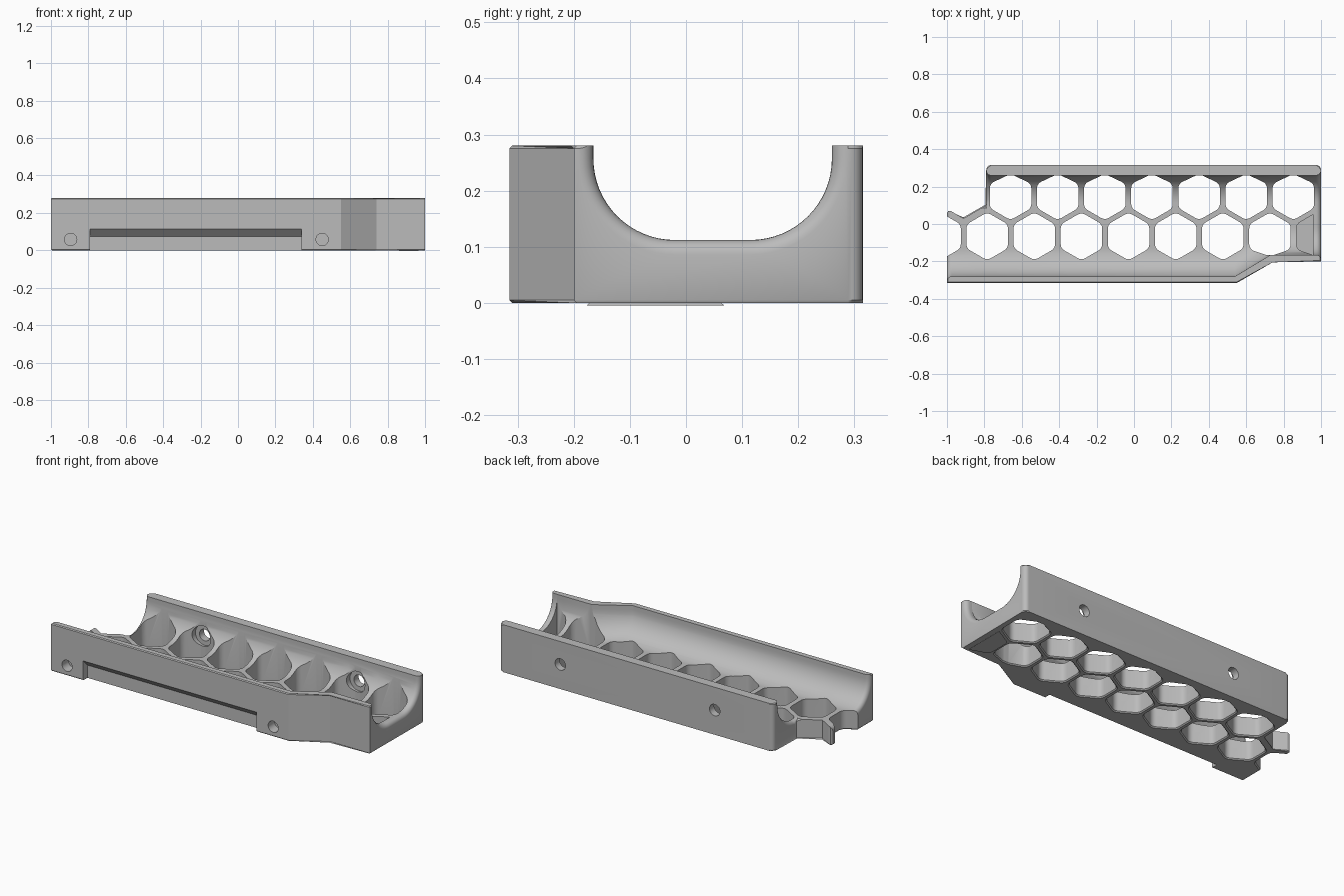
import bpy, bmesh
from math import sin, cos, pi, sqrt, radians

if "Cube" in bpy.data.objects:
    bpy.data.objects.remove(bpy.data.objects["Cube"], do_unlink=True)

grey = bpy.data.materials.new("plain_grey")
grey.use_nodes = True
grey.diffuse_color = (0.5, 0.5, 0.5, 1)
grey.node_tree.nodes["Principled BSDF"].inputs["Base Color"].default_value = (0.5, 0.5, 0.5, 1)

H = 0.28          # height
FLOOR = 0.112     # floor thickness
R = 0.145         # radius between floor and walls
FLARE = 0.026     # rounding of the channel ends
BACK = 0.26       # inner face of back wall
PITCH = 0.252     # honeycomb spacing


def loft(bm, rings):
    """Closed solid through rings of equal point count."""
    rows = [[bm.verts.new(p) for p in ring] for ring in rings]
    n = len(rows[0])
    for a, b in zip(rows, rows[1:]):
        for i in range(n):
            j = (i + 1) % n
            bm.faces.new((a[i], a[j], b[j], b[i]))
    bm.faces.new(rows[0][::-1])
    bm.faces.new(rows[-1])


def finish(name, bm):
    bmesh.ops.recalc_face_normals(bm, faces=bm.faces)
    mesh = bpy.data.meshes.new(name)
    bm.to_mesh(mesh)
    bm.free()
    mesh.materials.append(grey)
    ob = bpy.data.objects.new(name, mesh)
    bpy.context.collection.objects.link(ob)
    return ob


def arc(cx, cy, r, a0, a1, n):
    return [(cx + r * cos(radians(a0 + (a1 - a0) * i / n)),
             cy + r * sin(radians(a0 + (a1 - a0) * i / n))) for i in range(n + 1)]


# Solid body with lightly chamfered top and bottom rims
c = FLARE
outline = [(-1, -0.315), (0.55, -0.315), (0.74, -0.2), (1, -0.2)]
outline += arc(1 - c, 0.315 - c, c, 0, 90, 6)
outline += arc(-0.79 + c, 0.315 - c, c, 90, 180, 6)
outline += [(-0.79, 0.1), (-0.912, 0.03), (-0.98, 0.07), (-0.992, 0.07), (-1, 0.06)]
bm = bmesh.new()
loft(bm, [[(x, y, z) for x, y in outline] for z in (0, H)])
rims = [e for e in bm.edges if abs(e.verts[0].co.z - e.verts[1].co.z) < 1e-5]
bmesh.ops.bevel(bm, geom=rims, offset=0.005, segments=1, affect='EDGES')
body = finish("honeycomb_tray", bm)


# Channel cutter, following the front wall and flaring at its ends
def flare(d):
    if d >= FLARE:
        return 0
    return FLARE - sqrt(FLARE ** 2 - (FLARE - max(d, 0)) ** 2)


def front_wall(x):
    t = min(max((x - 0.54) / 0.19, 0), 1)
    return -0.28 + 0.115 * t


def channel_ring(x):
    of = flare(min(x + 1, 1 - x))
    ob = flare(min(x + 0.79, 1 - x))
    yf = front_wall(x)
    pts = [(yf - of, H + 0.03)]
    pts += arc(yf + R, FLOOR + R, R + of, 180, 270, 16)
    pts += [(0.085, FLOOR - of)]
    pts += arc(BACK - R, FLOOR + R, R + ob, 270, 360, 16)
    pts += [(BACK + ob, H + 0.03)]
    return [(x, y, z) for y, z in pts]


steps = [FLARE * (1 - cos(pi / 2 * i / 6)) for i in range(7)]
stations = [-1.02, -0.8, 0.54, 0.73, 1.02]
stations += [-1 + s for s in steps] + [-0.79 + s for s in steps] + [1 - s for s in steps]
bm = bmesh.new()
loft(bm, [channel_ring(x) for x in sorted(stations)])
channel = finish("channel_cutter", bm)


# Honeycomb cutter: two rows of round-cornered hexagons, flared at the underside
def hexagon(cx, cy, grow):
    half, r = 0.111 + grow, 0.04
    pts = []
    for k in range(6):
        a = 30 + 60 * k
        d = (half - r) / cos(pi / 6)
        pts += arc(cx + d * cos(radians(a)), cy + d * sin(radians(a)), r, a - 30, a + 30, 5)
    return pts


bm = bmesh.new()
cells = [(-1.037 + PITCH * i, -0.066) for i in range(9)]
cells += [(-0.66 + PITCH * i, 0.149) for i in range(7)]
for cx, cy in cells:
    rings = []
    for z, grow in ((-0.005, 0.011), (0.006, 0), (H + 0.05, 0)):
        ring = []
        for i, (x, y) in enumerate(hexagon(cx, cy, grow)):
            if cx > 0.6:                       # keep the narrow front wall whole
                y = max(y, -0.166 - grow + 0.0001 * (x - cx) ** 2)
            if cx > 0.9:                       # keep the end wall whole
                x = min(x, 0.957 + grow)
            ring.append((x, min(y, 0.258 + grow), z))
        keep = ring
        rings.append(keep)
    loft(bm, rings)
bmesh.ops.remove_doubles(bm, verts=bm.verts, dist=1e-5)
honeycomb = finish("honeycomb_cutter", bm)


# Screw holes: blind in the front, through with counterbore in the back
def bore(bm, x, z, r, y0, y1):
    loft(bm, [[(px, y, pz) for px, pz in arc(x, z, r, 0, 350, 35)] for y in (y0, y1)])


bm = bmesh.new()
for x in (-0.895, 0.45):
    bore(bm, x, 0.058, 0.033, -0.35, -0.255)
for x in (-0.408, 0.6):
    bore(bm, x, 0.145, 0.034, 0.22, 0.35)
holes = finish("screw_hole_cutter", bm)

bm = bmesh.new()
for x in (-0.408, 0.6):
    bore(bm, x, 0.145, 0.06, 0.13, 0.272)
counterbores = finish("counterbore_cutter", bm)

# Front notch with sloped upper face
notch_profile = [(-0.33, -0.02), (-0.275, -0.02), (-0.275, 0.075), (-0.33, 0.13)]
bm = bmesh.new()
loft(bm, [[(x, y, z) for y, z in notch_profile] for x in (-0.79, 0.34)])
notch = finish("front_notch_cutter", bm)

# Cut everything and clean up
bpy.ops.object.select_all(action='DESELECT')
body.select_set(True)
bpy.context.view_layer.objects.active = body
for cutter in (channel, honeycomb, counterbores, holes, notch):
    cutter.hide_render = True
    mod = body.modifiers.new(cutter.name, 'BOOLEAN')
    mod.operation = 'DIFFERENCE'
    mod.solver = 'EXACT'
    mod.object = cutter
    bpy.ops.object.modifier_apply(modifier=mod.name)
    bpy.data.objects.remove(cutter, do_unlink=True)
bpy.ops.object.shade_smooth_by_angle(angle=radians(30))
